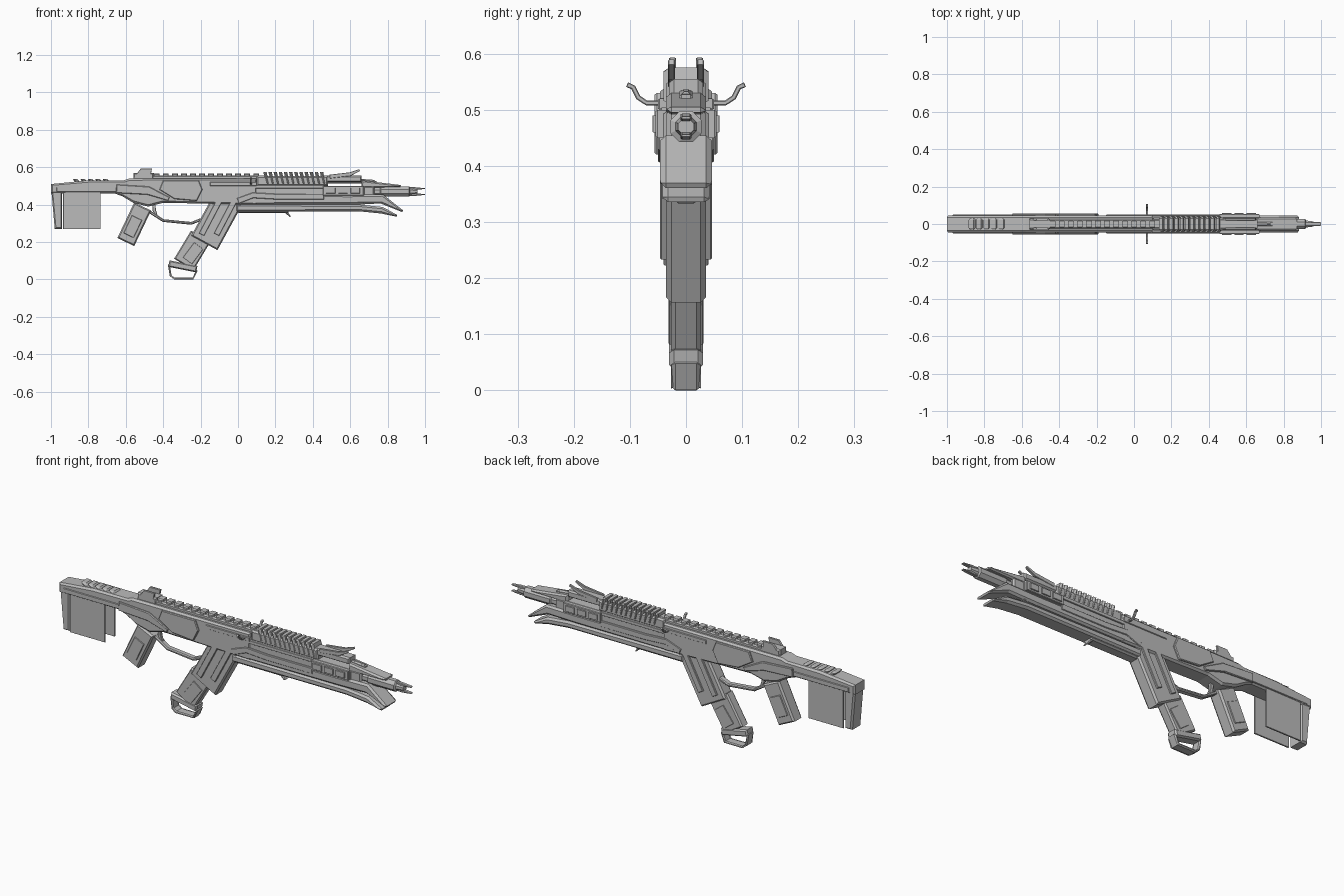
import bpy, bmesh, math
from mathutils import Vector

if "Cube" in bpy.data.objects:
    bpy.data.objects.remove(bpy.data.objects["Cube"], do_unlink=True)

GREY = (.5, .5, .5, 1)
metal = bpy.data.materials.new("gunmetal grey")
metal.use_nodes = True
metal.diffuse_color = GREY
metal.node_tree.nodes["Principled BSDF"].inputs["Base Color"].default_value = GREY

# Shared stations along the length, and shared heights
BUTT, WRIST, WELL, BREECH, MUZZLE = -1, -.55, -.15, .1, 1
DECK, GUARD_TOP, BORE, BELLY = .54, .5, .47, .4
# Shared half widths
CORE, SKIN, RAIL = .036, .046, .03


def finish(name, mesh_data):
    """Turn a bmesh into a finished grey object."""
    bmesh.ops.recalc_face_normals(mesh_data, faces=mesh_data.faces)
    mesh = bpy.data.meshes.new(name)
    mesh_data.to_mesh(mesh)
    mesh_data.free()
    mesh.materials.append(metal)
    part = bpy.data.objects.new(name, mesh)
    bpy.context.collection.objects.link(part)
    return part


def skin_rings(mesh_data, rings):
    """Bridge matching vertex rings and return the two end caps."""
    for lower, upper in zip(rings, rings[1:]):
        for a, b, c, d in zip(lower, lower[1:] + lower[:1], upper[1:] + upper[:1], upper):
            mesh_data.faces.new((a, b, c, d))
    return [mesh_data.faces.new(ring) for ring in (rings[0], rings[-1])]


def add_slab(mesh_data, outline, near, far):
    """Extrude a side outline across the width, with chamfered flanks."""
    chamfer = min(.01, (far - near) * .15)
    rings = [[mesh_data.verts.new((x, y, z)) for x, z in outline]
             for y in (near + chamfer, far - chamfer)]
    caps = skin_rings(mesh_data, rings)
    bmesh.ops.recalc_face_normals(mesh_data, faces=mesh_data.faces)
    for cap in caps:
        bmesh.ops.inset_region(mesh_data, faces=[cap], thickness=chamfer, depth=chamfer)


def slab(name, outline, half, inner=None):
    """One centred slab, or a mirrored pair of plates when inner is given."""
    mesh_data = bmesh.new()
    if inner is None:
        add_slab(mesh_data, outline, -half, half)
    else:
        add_slab(mesh_data, outline, inner, half)
        add_slab(mesh_data, outline, -half, -inner)
    return finish(name, mesh_data)


def box(left, right, bottom, top, lean=0):
    return [(left, bottom), (right, bottom), (right + lean, top), (left + lean, top)]


def beam(path, thick, tip=None):
    """Outline of a bar that follows a path and may narrow at its last point."""
    points = [Vector(point) for point in path]
    over, under = [], []
    for i, point in enumerate(points):
        along = (points[min(i + 1, len(points) - 1)] - points[max(i - 1, 0)]).normalized()
        last = point is points[-1]
        offset = Vector((-along.y, along.x)) * (tip if tip and last else thick) / 2
        over.append(point + offset)
        under.append(point - offset)
    return over + under[::-1]


def tube(name, height, sections, sides=8):
    """Octagonal bar turned along x from (station, radius) sections."""
    mesh_data = bmesh.new()
    angles = [math.tau * (k + .5) / sides for k in range(sides)]
    skin_rings(mesh_data, [[mesh_data.verts.new((x, r * math.cos(a), height + r * math.sin(a)))
                            for a in angles] for x, r in sections])
    return finish(name, mesh_data)


def rib_row(name, start, end, count, bottom, top, half, lean=0):
    """Evenly spaced ribs across the top."""
    mesh_data = bmesh.new()
    pitch = (end - start) / count
    for i in range(count):
        left = start + i * pitch
        add_slab(mesh_data, box(left, left + pitch * .65, bottom, top, lean), -half, half)
    return finish(name, mesh_data)


# Stock: slim upper beam, deep butt pad and two thin hanging panels
slab("upper_stock", [(BUTT, .51), (-.8, .53), (WRIST, .53), (WRIST, .42), (-.66, .46), (BUTT, .46)], half=SKIN)
slab("butt_pad", [(BUTT, GUARD_TOP), (-.98, .27), (-.94, .27), (-.94, GUARD_TOP)], half=.042)
slab("stock_panel", box(-.935, -.735, .27, BORE), half=.044, inner=CORE)
slab("stock_side_strip", beam([(-.97, .48), (-.65, .48)], thick=.025), half=.05, inner=RAIL)
rib_row("stock_rib", -.86, -.66, count=5, bottom=.51, top=.538, half=RAIL, lean=-.025)

# Receiver body with raised side plates
slab("receiver", [(-.64, .52), (-.58, DECK), (BREECH, DECK), (BREECH, BELLY), (-.4, .41),
                  (-.48, .39), (-.56, .41), (-.66, BORE)], half=SKIN)
slab("receiver_panel", [(-.4, .53), (-.21, .53), (-.19, .48), (-.22, .42), (-.34, .43), (-.42, .48)],
     half=.056, inner=RAIL)
slab("receiver_rear_plate", beam([(-.65, .485), (-.48, .475), (-.37, .43)], thick=.045, tip=.02),
     half=.055, inner=RAIL)
slab("ejection_cover", box(WELL, BREECH, GUARD_TOP, .52), half=.05, inner=RAIL)

# Top rails
slab("rail_bed", box(-.46, .14, .53, .556), half=.026)
rib_row("rail_tooth", -.45, .13, count=12, bottom=DECK, top=.567, half=.022)
slab("front_rail_bed", box(BREECH, .48, GUARD_TOP, .553), half=CORE)
rib_row("front_rail_rib", .15, .48, count=12, bottom=.51, top=.575, half=.04, lean=-.015)

# Rear and front sights
rear_sight = [(-.56, DECK), (-.52, .593), (-.46, .593), (-.47, DECK)]
slab("rear_sight_ear", rear_sight, half=RAIL, inner=.018)
slab("rear_sight_base", box(-.56, -.45, .53, .57), half=RAIL)
slab("front_sight_base", box(.46, .66, .52, .555), half=RAIL)
slab("front_sight_ear", beam([(.49, .55), (.6, .563), (.65, .585)], thick=.02, tip=.01),
     half=.032, inner=.02)
slab("front_sight_nose", beam([(.6, .53), (.74, .522)], thick=.02, tip=.01), half=.012)

# Handguard with two forward fangs that curve down
slab("handguard_core", box(-.04, .68, BELLY, GUARD_TOP), half=.04)
slab("upper_fang", beam([(-.04, .427), (.6, .427), (.77, .43), (.88, .365)], thick=.05, tip=.01), half=SKIN)
slab("lower_fang", beam([(-.01, .382), (.65, .382), (.77, .37), (.85, .34)], thick=.036, tip=.01), half=.042)
slab("handguard_keel", box(0, .27, .355, .38), half=RAIL)
slab("bottom_catch", beam([(.25, .37), (.28, .335)], thick=.02, tip=.005), half=.02)
slab("handguard_stripe", box(.08, .46, .486, .504), half=SKIN, inner=RAIL)
slab("handguard_plate", beam([(0, .42), (.08, .45), (.2, .443), (.46, .443)], thick=.03),
     half=.05, inner=RAIL)

# Side modules beside the barrel, each with three raised blocks
slab("side_module", box(.455, .67, .45, GUARD_TOP), half=.054, inner=RAIL)
for i in range(3):
    left = BORE + i * .066
    slab(f"module_block_{i + 1}", box(left, left + .05, .46, .49), half=.06, inner=.05)

# Barrel, gas tube, bracket and muzzle prongs
tube("barrel", BORE, [(.6, .024), (.76, .024), (.765, RAIL), (.915, RAIL), (.92, .02), (.96, .015)])
tube("gas_tube", .524, [(.45, .013), (.68, .013), (.73, .009)])
slab("barrel_bracket", beam([(.66, .51), (.87, GUARD_TOP)], thick=.04, tip=.01), half=CORE)
slab("lower_bracket", box(.66, .73, .44, GUARD_TOP), half=CORE)
for side, label in ((1, "top"), (-1, "bottom")):
    height = BORE + side * .016
    slab(f"muzzle_prong_{label}", beam([(.9, height), (.95, height), (MUZZLE, height)], thick=.014, tip=.004),
         half=.01)

# Slanted magazine well with two ribs per flank
slab("magazine_well", beam([(-.03, BORE), (-.18, .195)], thick=.16), half=CORE)
for shift, label in ((-.04, "rear"), (.04, "front")):
    slab(f"well_rib_{label}", beam([(shift - .05, .44), (shift - .155, .24)], thick=.03),
         half=SKIN, inner=RAIL)

# Magazine with an open loop at its foot
slab("magazine", beam([(-.2, .23), (-.29, .08)], thick=.12), half=.027)
slab("magazine_rib", beam([(-.21, .18), (-.27, .1)], thick=.06), half=.031, inner=.02)
slab("magazine_base", beam([(-.37, .085), (-.22, .055)], thick=.035), half=RAIL)
slab("magazine_loop", beam([(-.37, .08), (-.36, .02), (-.34, .005), (-.24, .005), (-.22, .05)], thick=.01),
     half=.027)

# Grip, trigger and guard
slab("grip", beam([(-.51, .39), (-.6, .2)], thick=.1), half=CORE)
slab("grip_panel", beam([(-.54, .33), (-.585, .235)], thick=.06), half=.04, inner=.02)
slab("trigger", beam([(-.45, .41), (-.448, .37), (-.43, .33)], thick=.018, tip=.008), half=.008)
slab("trigger_guard", beam([(-.47, .36), (-.4, .315), (-.25, .3), (-.2, .32)], thick=.015), half=.016)

# Curved charging handles, one per side
hook = beam([(RAIL, .512), (.07, .512), (.085, .522), (.094, DECK), (.105, .545)], thick=.009)
for side, label in ((1, "left"), (-1, "right")):
    handle = slab(f"charging_handle_{label}", hook, half=.006)
    handle.rotation_euler.z = side * math.pi / 2
    handle.location.x = .07
